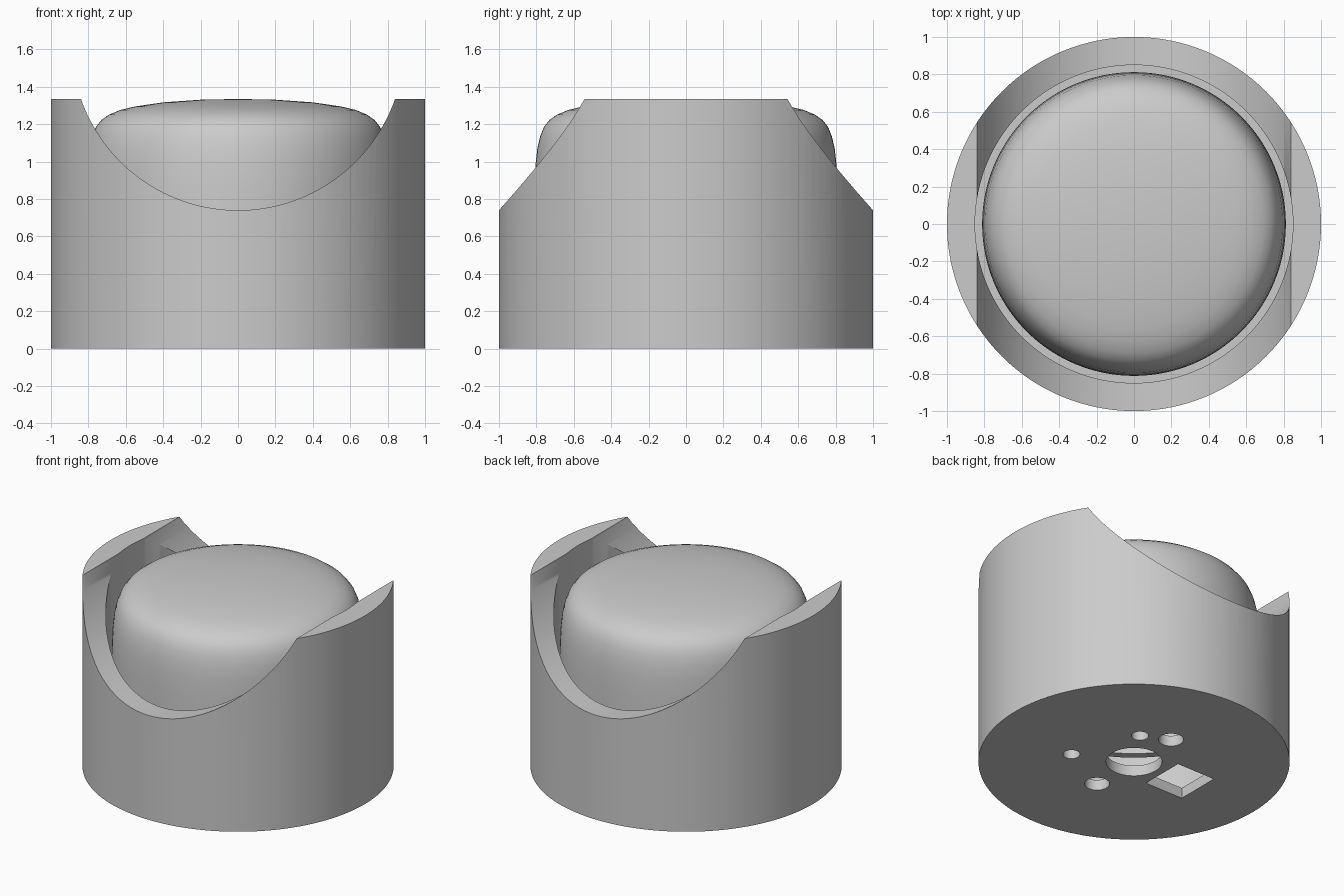
import bpy, bmesh, math
from mathutils import Matrix

if "Cube" in bpy.data.objects:
    bpy.data.objects.remove(bpy.data.objects["Cube"], do_unlink=True)

HEIGHT = 1.335
FLOOR = 0.075

grey = bpy.data.materials.new("light grey")
grey.use_nodes = True
grey.diffuse_color = (0.6, 0.6, 0.6, 1)
grey.node_tree.nodes["Principled BSDF"].inputs["Base Color"].default_value = (0.6, 0.6, 0.6, 1)


def add_object(name, bm):
    bmesh.ops.recalc_face_normals(bm, faces=bm.faces)
    mesh = bpy.data.meshes.new(name)
    bm.to_mesh(mesh)
    bm.free()
    mesh.materials.append(grey)
    obj = bpy.data.objects.new(name, mesh)
    bpy.context.collection.objects.link(obj)
    return obj


def cylinder(name, radius, low, high, x=0, y=0, sides=128, turn=None):
    bm = bmesh.new()
    place = Matrix.Translation((x, y, (low + high) / 2))
    bmesh.ops.create_cone(bm, cap_ends=True, segments=sides, radius1=radius,
                          radius2=radius, depth=high - low, matrix=place)
    if turn:
        bmesh.ops.transform(bm, matrix=turn, verts=bm.verts)
    return add_object(name, bm)


def activate(obj):
    bpy.ops.object.select_all(action='DESELECT')
    obj.select_set(True)
    bpy.context.view_layer.objects.active = obj


def cut(target, cutter):
    cutter.hide_render = True
    mod = target.modifiers.new("cut", 'BOOLEAN')
    mod.operation = 'DIFFERENCE'
    mod.solver = 'EXACT'
    mod.object = cutter
    activate(target)
    bpy.ops.object.modifier_apply(modifier=mod.name)
    bpy.data.objects.remove(cutter, do_unlink=True)


def smooth(obj):
    activate(obj)
    bpy.ops.object.shade_smooth_by_angle(angle=math.radians(30))


# Round housing, hollowed from above
housing = cylinder("housing", 1, 0, HEIGHT)
cut(housing, cylinder("bore_cutter", 0.85, FLOOR, 2))

# Finger scoop running front to back
scoop_turn = Matrix.Translation((0, 0, 1.63)) @ Matrix.Rotation(math.pi / 2, 4, 'X')
cut(housing, cylinder("scoop_cutter", 0.89, -1.5, 1.5, sides=160, turn=scoop_turn))

# Switch mounting holes through the floor: x, y, radius
for x, y, r in [(0, 0, 0.18), (0, 0.37, 0.08), (0, -0.37, 0.08),
                (0.185, 0.28, 0.055), (0.37, -0.185, 0.055)]:
    cut(housing, cylinder("hole_cutter", r, -0.1, 0.2, x, y, sides=48))

# Rectangular cable opening
bm = bmesh.new()
bmesh.ops.create_cube(bm, size=1, matrix=Matrix.Translation((-0.385, 0, 0.05))
                      @ Matrix.Diagonal((0.3, 0.32, 0.3, 1)))
cut(housing, add_object("opening_cutter", bm))
smooth(housing)

# Domed button cap, a hollow shell spun around its axis
outer = [(0, 1.335), (0.2, 1.331), (0.4, 1.317), (0.55, 1.295), (0.63, 1.276),
         (0.69, 1.251), (0.73, 1.223), (0.76, 1.185), (0.78, 1.135),
         (0.795, 1.07), (0.805, 0.98), (0.81, 0.85), (0.812, 0.5)]
inner = [(0.76, 0.5), (0.75, 1.0), (0.7, 1.17), (0.55, 1.24), (0, 1.27)]
bm = bmesh.new()
verts = [bm.verts.new((r, 0, z)) for r, z in outer + inner]
edges = [bm.edges.new(pair) for pair in zip(verts, verts[1:])]
bmesh.ops.spin(bm, geom=verts + edges, cent=(0, 0, 0), axis=(0, 0, 1),
               angle=2 * math.pi, steps=128, use_merge=True)
bmesh.ops.remove_doubles(bm, verts=bm.verts, dist=0.0005)
smooth(add_object("button_cap", bm))
